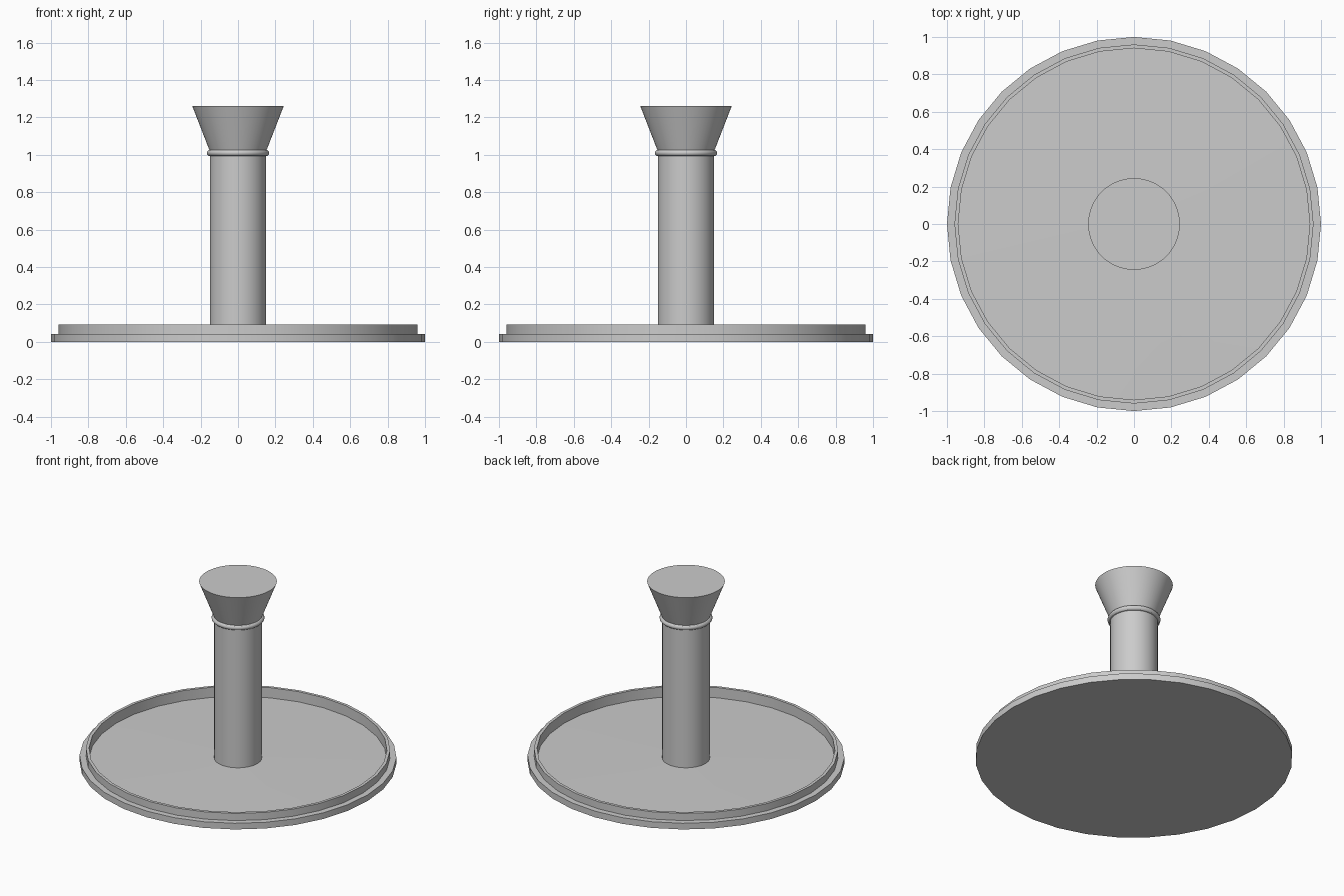
import bpy, bmesh, math

if "Cube" in bpy.data.objects:
    bpy.data.objects.remove(bpy.data.objects["Cube"])


def lathe(name, profile, sides, closed=False):
    """Revolve an (r, z) profile around z; r = 0 points become poles."""
    bm = bmesh.new()
    rings = []
    for r, z in profile:
        if r == 0:
            rings.append([bm.verts.new((0, 0, z))] * sides)
        else:
            rings.append([bm.verts.new((r * math.cos(2 * math.pi * i / sides),
                                        r * math.sin(2 * math.pi * i / sides), z))
                          for i in range(sides)])
    pairs = list(zip(rings, rings[1:]))
    if closed:
        pairs.append((rings[-1], rings[0]))
    for a, b in pairs:
        for i in range(sides):
            j = (i + 1) % sides
            corners = list(dict.fromkeys((a[i], a[j], b[j], b[i])))
            bm.faces.new(corners)
    bmesh.ops.recalc_face_normals(bm, faces=bm.faces)
    mesh = bpy.data.meshes.new(name)
    bm.to_mesh(mesh)
    bm.free()
    obj = bpy.data.objects.new(name, mesh)
    bpy.context.collection.objects.link(obj)
    bpy.ops.object.select_all(action='DESELECT')
    obj.select_set(True)
    bpy.context.view_layer.objects.active = obj
    bpy.ops.object.shade_smooth_by_angle(angle=math.radians(30))
    return obj


# Shallow tray with stepped rim and very slightly raised floor
lathe("tray", [(0, 0), (1.0, 0), (1.0, 0.043), (0.96, 0.043), (0.96, 0.093),
               (0.94, 0.093), (0.94, 0.022), (0.15, 0.033), (0, 0.034)], 32)

# Central column
lathe("column", [(0, 0.02), (0.15, 0.02), (0.15, 1.01), (0, 1.01)], 64)

# Rounded collar bead
bead = [(0.15 + 0.017 * math.cos(2 * math.pi * k / 12),
         1.01 + 0.017 * math.sin(2 * math.pi * k / 12)) for k in range(12)]
lathe("collar", bead, 64, closed=True)

# Flared head
lathe("flared_head", [(0, 1.01), (0.147, 1.01), (0.245, 1.262), (0, 1.262)], 64)
